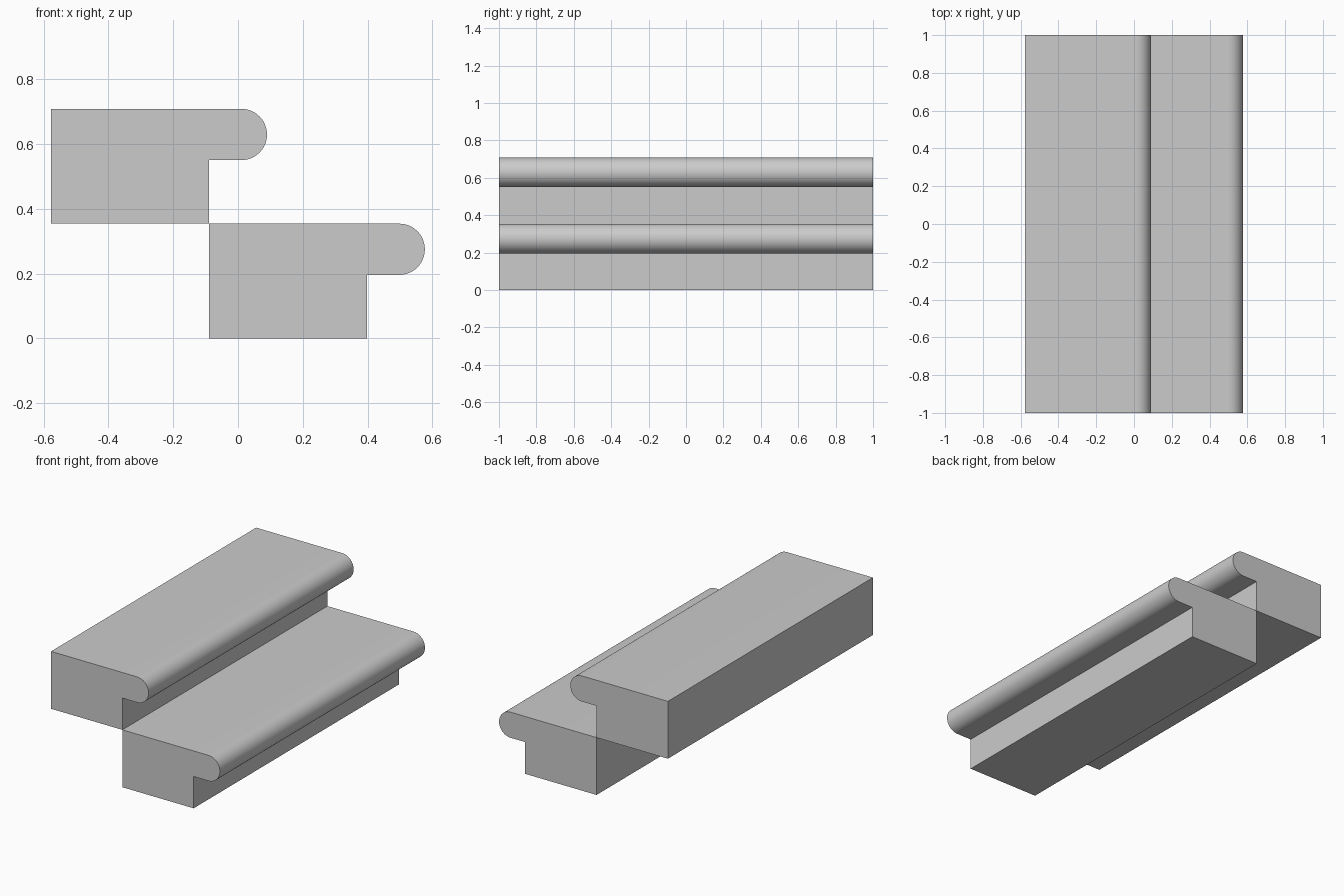
import bpy, bmesh, math

if "Cube" in bpy.data.objects:
    bpy.data.objects.remove(bpy.data.objects["Cube"])

DEPTH, RISE = 0.487, 0.354      # spacing of the steps
NOSE_R, OVERHANG = 0.079, 0.179  # rounded nosing
LEFT, HALF_LEN, SEGS = -0.5765, 1.0, 24


def make_step(name, x, z):
    # side profile: block with an overhanging half-round nosing
    top, cx = z + RISE, x + DEPTH + OVERHANG - NOSE_R
    cz = top - NOSE_R
    pts = [(x, z), (x + DEPTH, z), (x + DEPTH, top - 2 * NOSE_R)]
    for i in range(SEGS + 1):
        a = -math.pi / 2 + math.pi * i / SEGS
        pts.append((cx + NOSE_R * math.cos(a), cz + NOSE_R * math.sin(a)))
    pts.append((x, top))

    # extrude along the full width
    bm = bmesh.new()
    face = bm.faces.new([bm.verts.new((px, -HALF_LEN, pz)) for px, pz in pts])
    ext = bmesh.ops.extrude_face_region(bm, geom=[face], use_keep_orig=True)
    verts = [v for v in ext["geom"] if isinstance(v, bmesh.types.BMVert)]
    bmesh.ops.translate(bm, verts=verts, vec=(0, 2 * HALF_LEN, 0))
    bmesh.ops.recalc_face_normals(bm, faces=bm.faces[:])
    mesh = bpy.data.meshes.new(name)
    bm.to_mesh(mesh)
    bm.free()
    obj = bpy.data.objects.new(name, mesh)
    bpy.context.collection.objects.link(obj)

    # smooth nosing, crisp edges elsewhere
    bpy.ops.object.select_all(action='DESELECT')
    obj.select_set(True)
    bpy.context.view_layer.objects.active = obj
    bpy.ops.object.shade_smooth_by_angle(angle=math.radians(30))


make_step("lower_step", LEFT + DEPTH, 0)
make_step("upper_step", LEFT, RISE)
